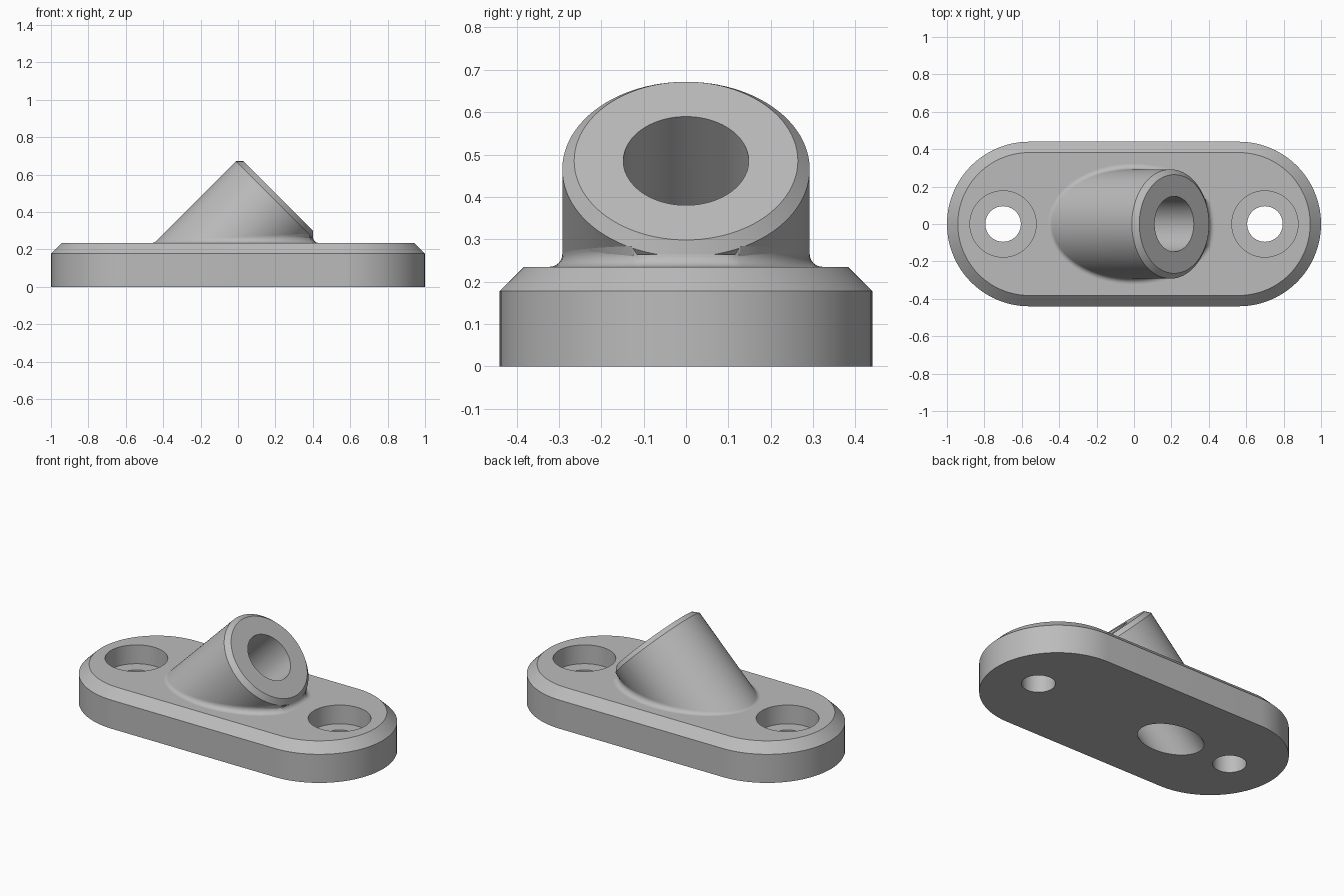
import bpy, bmesh, math
from mathutils import Vector

if "Cube" in bpy.data.objects:
    bpy.data.objects.remove(bpy.data.objects["Cube"], do_unlink=True)

# Main dimensions
SIDES = 96
PLATE_H, SHOULDER, CHAMFER = 0.235, 0.178, 0.058
END_R, END_X = 0.44, 0.56
HOLE_X, HOLE_R, BORE_R = 0.7, 0.095, 0.148
SINK_R, SINK_Z = 0.177, 0.118
TUBE_R, FACE_R, FILLET = 0.292, 0.264, 0.03
FACE = Vector((0.215, 0, 0.485))
AXIS = Vector((1, 0, 1)).normalized()
UNDER = Vector((1, 0, -1)).normalized()
SIDE, UP = Vector((0, 1, 0)), Vector((0, 0, 1))

grey = bpy.data.materials.new("light grey metal")
grey.use_nodes = True
colour = (0.5, 0.5, 0.5, 1)
grey.diffuse_color = colour
grey.node_tree.nodes["Principled BSDF"].inputs["Base Color"].default_value = colour

ANGLES = [2 * math.pi * i / SIDES for i in range(SIDES)]


def loft(name, rings, closed=False, clip_z=None):
    """Skin a list of equal rings; cap the ends or join last to first."""
    bm = bmesh.new()
    loops = [[bm.verts.new(p) for p in ring] for ring in rings]
    pairs = list(zip(loops, loops[1:]))
    if closed:
        pairs.append((loops[-1], loops[0]))
    else:
        bm.faces.new(loops[0])
        bm.faces.new(loops[-1])
    for a, b in pairs:
        for i in range(len(a)):
            j = (i + 1) % len(a)
            bm.faces.new((a[i], a[j], b[j], b[i]))
    if clip_z is not None:
        cut = bmesh.ops.bisect_plane(bm, geom=bm.verts[:] + bm.edges[:] + bm.faces[:],
                                     plane_co=(0, 0, clip_z), plane_no=UP, clear_inner=True)
        edges = [e for e in cut["geom_cut"] if isinstance(e, bmesh.types.BMEdge)]
        bmesh.ops.contextual_create(bm, geom=edges)
    bmesh.ops.recalc_face_normals(bm, faces=bm.faces[:])
    mesh = bpy.data.meshes.new(name)
    bm.to_mesh(mesh)
    bm.free()
    mesh.materials.append(grey)
    obj = bpy.data.objects.new(name, mesh)
    bpy.context.collection.objects.link(obj)
    return obj


def circle(centre, radius, u, v):
    return [centre + radius * (math.cos(a) * u + math.sin(a) * v) for a in ANGLES]


def upright(name, x, radius, low, high):
    along = Vector((1, 0, 0))
    return loft(name, [circle(Vector((x, 0, z)), radius, along, SIDE) for z in (low, high)])


def slanted(name, steps, clip_z=None):
    return loft(name, [circle(FACE + t * AXIS, r, UNDER, SIDE) for t, r in steps], clip_z=clip_z)


def stadium(z, radius):
    half = SIDES // 2
    ring = []
    for side, start in ((1, -math.pi / 2), (-1, math.pi / 2)):
        for i in range(half + 1):
            a = start + math.pi * i / half
            ring.append(Vector((side * END_X + radius * math.cos(a), radius * math.sin(a), z)))
    return ring


def activate(obj):
    bpy.ops.object.select_all(action="DESELECT")
    obj.select_set(True)
    bpy.context.view_layer.objects.active = obj


def combine(target, other, operation):
    mod = target.modifiers.new("shape", "BOOLEAN")
    mod.operation, mod.solver, mod.object = operation, "EXACT", other
    activate(target)
    bpy.ops.object.modifier_apply(modifier=mod.name)
    bpy.data.objects.remove(other, do_unlink=True)


# Round-ended plate with a chamfered top edge, and the slanted tube on it
plate = loft("mounting_plate", [stadium(0, END_R), stadium(SHOULDER, END_R),
                                stadium(PLATE_H, END_R - CHAMFER)])
tube = slanted("angled_tube", [(-1, TUBE_R), (FACE_R - TUBE_R, TUBE_R), (0, FACE_R)],
               clip_z=PLATE_H - 0.01)
combine(plate, tube, "UNION")

# Slanted bore right through, and two counterbored screw holes
combine(plate, slanted("bore_cutter", [(-1.3, BORE_R), (0.2, BORE_R)]), "DIFFERENCE")
for x in (-HOLE_X, HOLE_X):
    combine(plate, upright("screw_cutter", x, HOLE_R, -0.1, 0.4), "DIFFERENCE")
    combine(plate, upright("sink_cutter", x, SINK_R, SINK_Z, 0.4), "DIFFERENCE")


# Rolling-ball fillet where the tube meets the plate
def fillet_section(angle, steps=8):
    out = math.cos(angle) * UNDER + math.sin(angle) * SIDE
    rise = (FACE.z - PLATE_H - FILLET) * math.sqrt(2)
    limit = FACE_R + FILLET * math.sqrt(2)
    radius = TUBE_R + FILLET
    t = radius * math.cos(angle) - rise
    normal = out
    if radius + t > limit:  # the ball rests on the tube's chamfer here
        radius = (limit + rise) / (1 + math.cos(angle))
        t = limit - radius
        normal = (out + AXIS).normalized()
    centre = FACE + t * AXIS + radius * out
    arc = [centre - FILLET * normal.slerp(UP, k / steps) for k in range(steps + 1)]
    inner = arc[0] - 0.02 * normal
    inner.z = PLATE_H - 0.01
    return arc + [inner]


sections = [fillet_section(a) for a in ANGLES]
fillet = loft("tube_fillet", list(zip(*sections)), closed=True)

for obj in (plate, fillet):
    activate(obj)
    bpy.ops.object.shade_smooth_by_angle(angle=math.radians(30))
